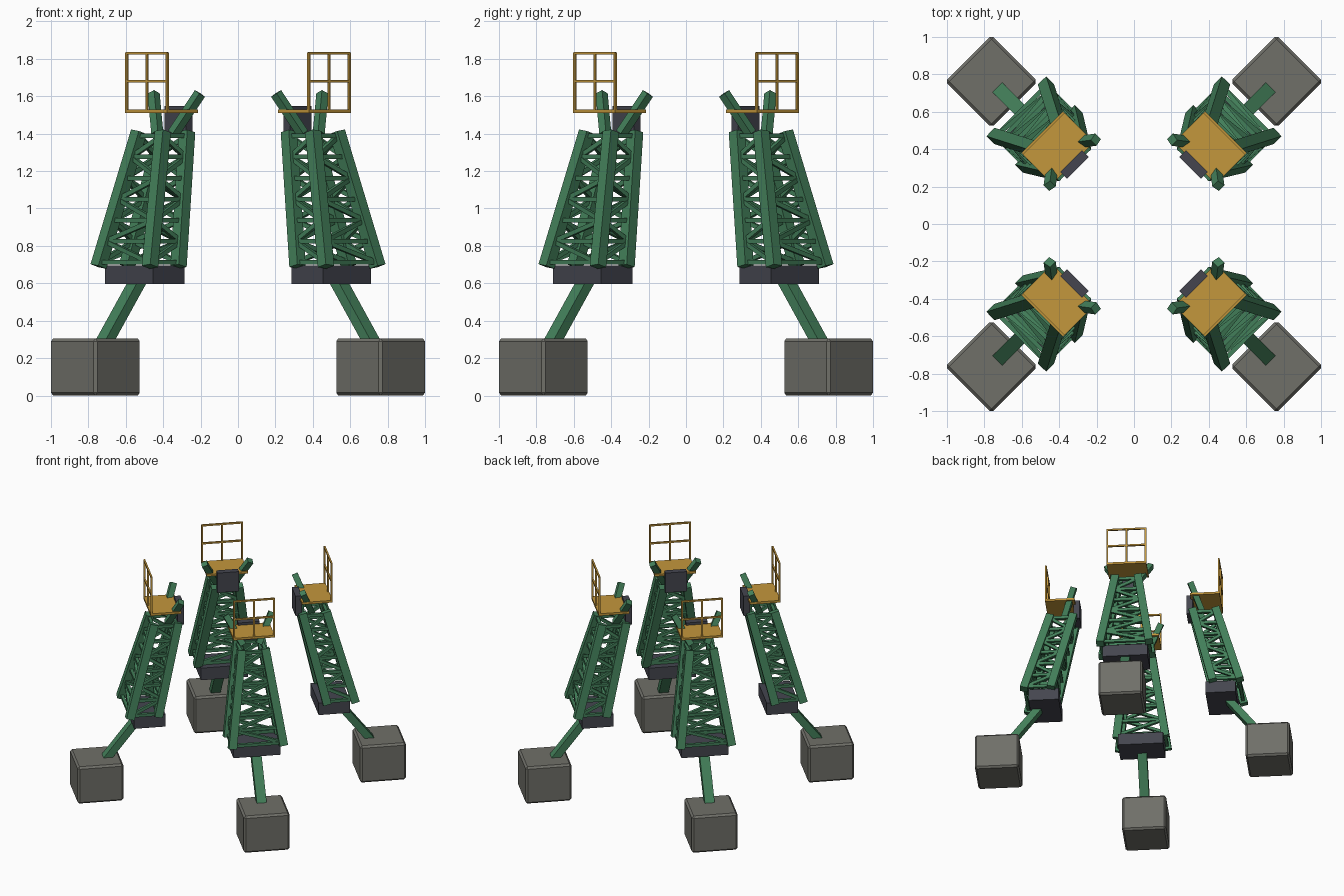
import bpy, bmesh, math
from mathutils import Vector, Matrix

if "Cube" in bpy.data.objects:
    bpy.data.objects.remove(bpy.data.objects["Cube"])


def material(name, rgb):
    m = bpy.data.materials.new(name)
    m.diffuse_color = (*rgb, 1)
    m.use_nodes = True
    m.node_tree.nodes["Principled BSDF"].inputs["Base Color"].default_value = m.diffuse_color
    return m


GREEN = material("green paint", (0.055, 0.21, 0.10))
SLATE = material("dark slate", (0.058, 0.060, 0.078))
STONE = material("grey concrete", (0.16, 0.16, 0.14))
AMBER = material("amber paint", (0.55, 0.31, 0.045))


# Local frame of a tower: x points outward, y sideways, z up
def add_bar(bm, a, b, w, d=None):
    """Square bar from a to b, w sideways and d deep."""
    a, b = Vector(a), Vector(b)
    d = d or w
    axis = (b - a).normalized()
    ref = Vector((0, 1, 0)) if abs(axis.y) < 0.8 else Vector((0, 0, 1))
    side = (ref - axis * ref.dot(axis)).normalized()
    deep = side.cross(axis)
    rot = Matrix((deep, side, axis)).transposed().to_4x4()
    m = Matrix.Translation((a + b) / 2) @ rot @ Matrix.Diagonal((d, w, (b - a).length, 1))
    bmesh.ops.create_cube(bm, size=1, matrix=m)


def add_box(bm, lo, hi):
    lo, hi = Vector(lo), Vector(hi)
    bmesh.ops.create_cube(bm, size=1, matrix=Matrix.Translation((lo + hi) / 2)
                          @ Matrix.Diagonal((*(hi - lo), 1)))


def part(name, mat, build, bevel=0):
    """Build one mesh and place it on all four corners."""
    bm = bmesh.new()
    build(bm)
    if bevel:
        bmesh.ops.bevel(bm, geom=bm.edges[:], offset=bevel, segments=1, affect='EDGES')
    bmesh.ops.recalc_face_normals(bm, faces=bm.faces[:])
    me = bpy.data.meshes.new(name)
    bm.to_mesh(me)
    bm.free()
    me.materials.append(mat)
    for k in range(4):
        ob = bpy.data.objects.new(f"{name}_{k + 1}", me)
        ob.rotation_euler.z = math.radians(45 + 90 * k)
        bpy.context.collection.objects.link(ob)


# Corner of the leaning tower: o = +1 outer / -1 inner, s = side, f = 0 foot .. 1 head
def corner(o, s, f):
    foot = Vector((0.753 + 0.108 * o, 0.195 * s, 0.69))
    head = Vector((0.567 + 0.092 * o, 0.09 * s, 1.41))
    return foot.lerp(head, f)


def legs(bm):
    for o in (-1, 1):
        for s in (-1, 1):
            add_bar(bm, corner(o, s, 0), corner(o, s, 1), 0.062)


def lattice(bm):
    bays = 6
    faces = [((1, -1), (1, 1)), ((-1, -1), (-1, 1)),
             ((-1, 1), (1, 1)), ((-1, -1), (1, -1))]
    for p, q in faces:
        for i in range(bays + 1):
            f = 0.03 + 0.94 * i / bays
            add_bar(bm, corner(*p, f), corner(*q, f), 0.024)
            if i < bays:
                g = f + 0.94 / bays
                u, v = (p, q) if i % 2 else (q, p)
                add_bar(bm, corner(*u, f), corner(*v, g), 0.024)


def head_arms(bm):
    for s in (-1, 1):
        add_bar(bm, (0.55, 0.06 * s, 1.40), (0.463, 0.175 * s, 1.615), 0.046)


def railing(bm):
    x, h, w = 0.688, 0.152, 0.013
    for y in (-h, 0, h):
        add_bar(bm, (x, y, 1.52), (x, y, 1.835), w)
    for z in (1.68, 1.829):
        add_bar(bm, (x, -h, z), (x, h, z), w)


part("footing_block", STONE, lambda bm: add_box(bm, (0.903, -0.175, 0), (1.253, 0.175, 0.305)), 0.015)
part("foot_strut", GREEN, lambda bm: add_bar(bm, (1.039, 0, 0.25), (0.743, 0, 0.63), 0.075, 0.057))
part("tower_base_box", SLATE, lambda bm: add_box(bm, (0.584, -0.18, 0.595), (0.824, 0.18, 0.695)))
part("tower_legs", GREEN, legs)
part("tower_lattice", GREEN, lattice)
part("head_arms", GREEN, head_arms)
part("head_box", SLATE, lambda bm: add_box(bm, (0.425, -0.082, 1.385), (0.475, 0.082, 1.548)))
part("platform", AMBER, lambda bm: add_box(bm, (0.46, -0.158, 1.51), (0.695, 0.158, 1.528)))
part("platform_railing", AMBER, railing)
